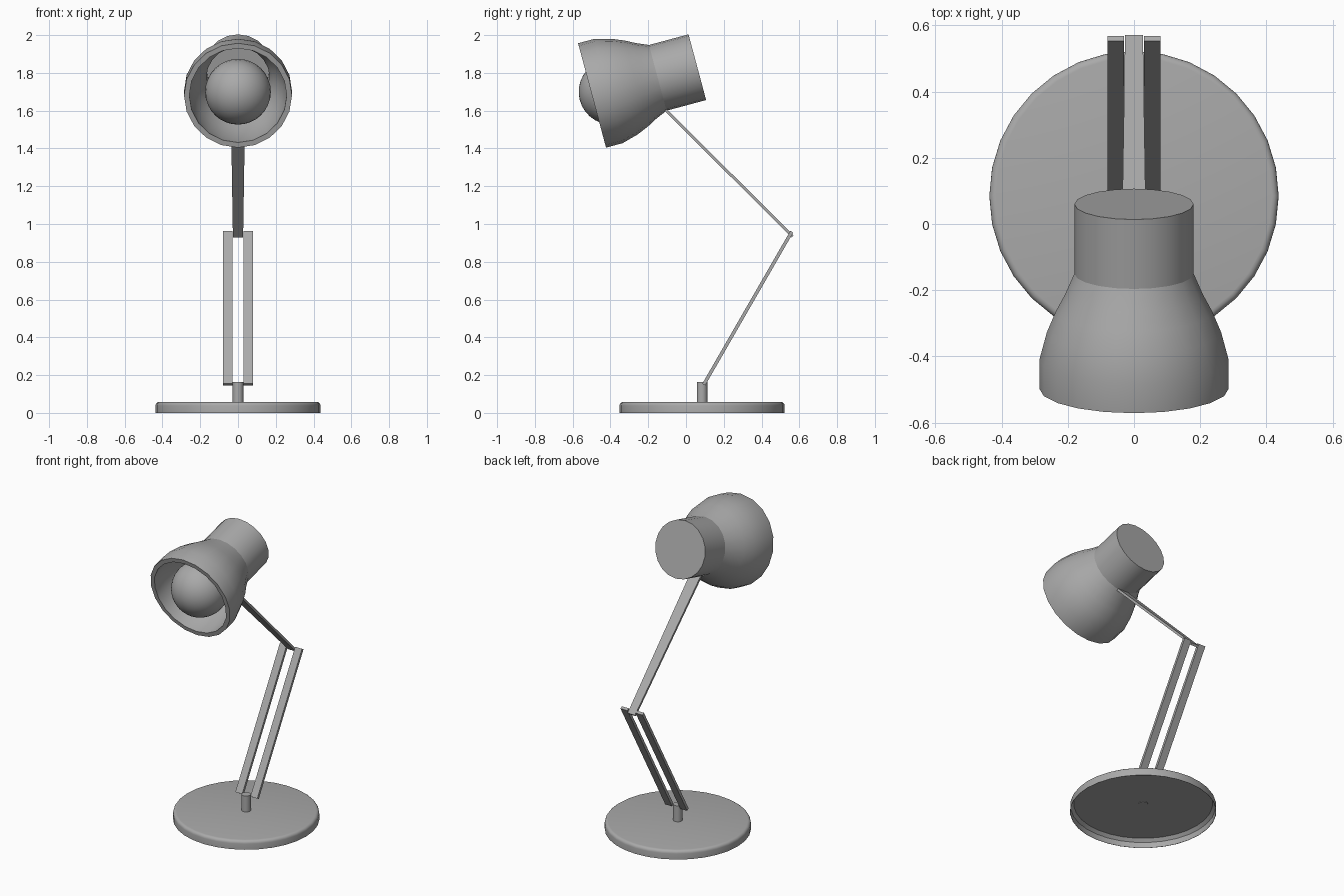
import bpy
import bmesh
from math import cos, sin, pi, radians
from mathutils import Vector, Matrix

old = bpy.data.objects.get("Cube")
if old:
    bpy.data.objects.remove(old, do_unlink=True)

grey = bpy.data.materials.new("lamp_grey")
grey.use_nodes = True
tone = (0.4, 0.4, 0.4, 1)
grey.diffuse_color = tone
grey.node_tree.nodes["Principled BSDF"].inputs["Base Color"].default_value = tone


def finish(name, bm, smooth=None):
    bmesh.ops.recalc_face_normals(bm, faces=bm.faces)
    mesh = bpy.data.meshes.new(name)
    bm.to_mesh(mesh)
    bm.free()
    mesh.materials.append(grey)
    obj = bpy.data.objects.new(name, mesh)
    bpy.context.collection.objects.link(obj)
    if smooth:
        bpy.ops.object.select_all(action="DESELECT")
        obj.select_set(True)
        bpy.context.view_layer.objects.active = obj
        bpy.ops.object.shade_smooth_by_angle(angle=radians(smooth))
    return obj


def lathe(name, profile, sides, matrix, smooth):
    """Spin (radius, height) points about local z and cap both ends."""
    bm = bmesh.new()
    rings = [[bm.verts.new((r * cos(2 * pi * i / sides), r * sin(2 * pi * i / sides), h))
              for i in range(sides)] for r, h in profile]
    for a, b in zip(rings, rings[1:]):
        for i in range(sides):
            j = (i + 1) % sides
            bm.faces.new((a[i], a[j], b[j], b[i]))
    bm.faces.new(rings[0])
    bm.faces.new(rings[-1])
    bm.transform(matrix)
    return finish(name, bm, smooth)


def bar(name, start, end, x, half_start, half_end, thick):
    """Flat strip between two (y, z) points, with its own width at each end."""
    bm = bmesh.new()
    a, b = Vector((x, *start)), Vector((x, *end))
    normal = (b - a).cross(Vector((1, 0, 0))).normalized() * thick / 2
    ends = []
    for p, half in ((a, half_start), (b, half_end)):
        side = Vector((half, 0, 0))
        ends.append([bm.verts.new(p + side * s + normal * t)
                     for s, t in ((-1, -1), (1, -1), (1, 1), (-1, 1))])
    for end_loop in ends:
        bm.faces.new(end_loop)
    for i in range(4):
        j = (i + 1) % 4
        bm.faces.new((ends[0][i], ends[0][j], ends[1][j], ends[1][i]))
    return finish(name, bm)


# Base: thin dish, hollow underneath, with a rounded top edge, and its post
foot = Matrix.Translation((0, 0.085, 0))
hollow = [(0.415, 0.055), (0.433, 0.036), (0.435, 0)]
rounding = [(0.417 + 0.02 * cos(a), 0.038 + 0.02 * sin(a))
            for a in (0, pi / 8, pi / 4, 3 * pi / 8, pi / 2)]
lathe("base", hollow + [(0.437, 0)] + rounding, 32, foot, 40)
lathe("post", [(0.028, 0.052), (0.028, 0.163)], 20, foot, 40)

# Paired lower arms and the single upper arm
for side, x in (("left", 0.055), ("right", -0.055)):
    bar("lower_arm_" + side, (0.094, 0.15), (0.56, 0.959), x, 0.025, 0.025, 0.018)
bar("upper_arm", (0.565, 0.935), (-0.125, 1.62), 0, 0.027, 0.038, 0.015)

# Lamp head: hollow shade on an axis tilted down towards the front
tilt = Matrix.Translation((0, 0.06, 1.83)) @ Matrix.Rotation(radians(105), 4, "X")
outer = [(0.18, 0), (0.18, 0.217), (0.208, 0.282), (0.236, 0.335),
         (0.263, 0.4), (0.286, 0.487), (0.286, 0.577)]
inner = [(0.258, 0.577), (0.258, 0.487), (0.237, 0.4), (0.213, 0.335),
         (0.189, 0.282), (0.168, 0.217), (0.168, 0.02)]
lathe("shade", outer + inner, 20, tilt, 21)

# Bulb
bm = bmesh.new()
bmesh.ops.create_uvsphere(bm, u_segments=32, v_segments=16, radius=0.174)
bm.transform(Matrix.Translation((0, -0.394, 1.70)) @ Matrix.Rotation(radians(105), 4, "X"))
finish("bulb", bm, 60)
